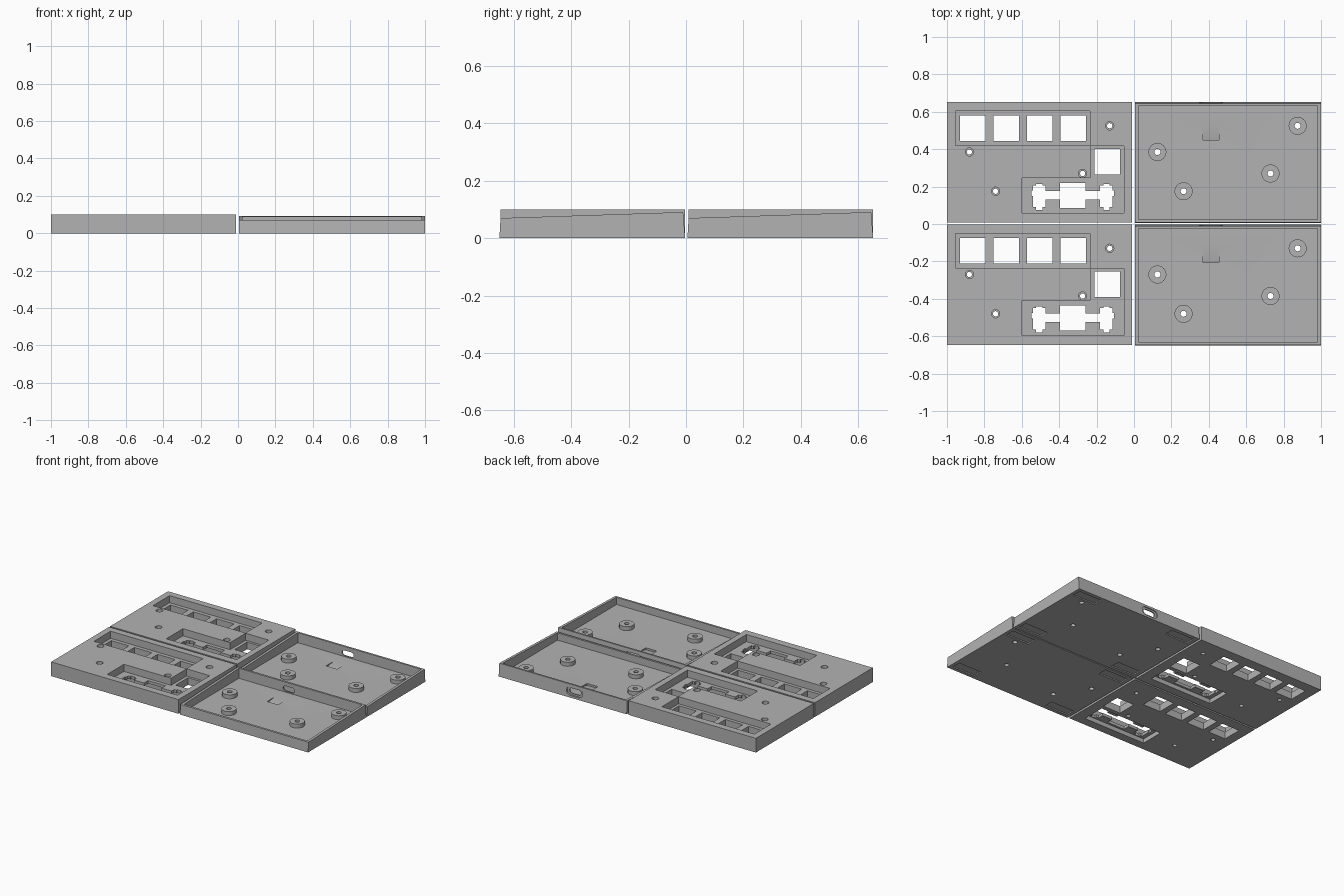
import bpy, bmesh, math
from mathutils import Matrix

if "Cube" in bpy.data.objects:
    bpy.data.objects.remove(bpy.data.objects["Cube"])

STEP = -0.655   # spacing from the back set to the front set
HOLES = [(0.875, 0.525), (0.125, 0.385), (0.265, 0.175), (0.73, 0.27)]
PLATE_SHIFT = -1.005

grey = bpy.data.materials.new("case_grey")
grey.diffuse_color = (0.45, 0.45, 0.45, 1)
grey.use_nodes = True
grey.node_tree.nodes["Principled BSDF"].inputs["Base Color"].default_value = grey.diffuse_color


def prism(name, pts, a, b, frame=Matrix()):
    """Extrude a 2D outline between heights a and b, then place it with frame."""
    bm = bmesh.new()
    face = bm.faces.new([bm.verts.new((x, y, a)) for x, y in pts])
    out = bmesh.ops.extrude_face_region(bm, geom=[face])
    for v in out["geom"]:
        if isinstance(v, bmesh.types.BMVert):
            v.co.z = b
    bm.transform(frame)
    bmesh.ops.recalc_face_normals(bm, faces=bm.faces)
    me = bpy.data.meshes.new(name)
    bm.to_mesh(me)
    bm.free()
    me.materials.append(grey)
    ob = bpy.data.objects.new(name, me)
    bpy.context.collection.objects.link(ob)
    return ob


def rect(x0, x1, y0, y1):
    return [(x0, y0), (x1, y0), (x1, y1), (x0, y1)]


def box(name, x0, x1, y0, y1, z0, z1):
    return prism(name, rect(x0, x1, y0, y1), z0, z1)


def cyl(name, x, y, r, z0, z1, n=32):
    pts = [(x + r * math.cos(2 * math.pi * i / n), y + r * math.sin(2 * math.pi * i / n))
           for i in range(n)]
    return prism(name, pts, z0, z1)


def cut(target, cutters):
    """Subtract each cutter and remove it."""
    bpy.context.view_layer.objects.active = target
    for c in cutters:
        m = target.modifiers.new("cut", 'BOOLEAN')
        m.operation, m.solver, m.object = 'DIFFERENCE', 'EXACT', c
        bpy.ops.object.modifier_apply(modifier=m.name)
        bpy.data.objects.remove(c, do_unlink=True)


# frames: outline (y, z) extruded along x, and outline (x, z) extruded along y
YZ = Matrix(((0, 0, 1, 0), (1, 0, 0, 0), (0, 1, 0, 0), (0, 0, 0, 1)))
XZ = Matrix(((1, 0, 0, 0), (0, 0, 1, 0), (0, 1, 0, 0), (0, 0, 0, 1)))


def stadium(cx, cz, w, h, n=10):
    r, d = h / 2, (w - h) / 2
    pts = []
    for side, start in ((1, -math.pi / 2), (-1, math.pi / 2)):
        for i in range(n + 1):
            t = start + math.pi * i / n
            pts.append((cx + side * d + r * math.cos(t), cz + r * math.sin(t)))
    return pts


parts = []

# top plate: thick slab with sunken key wells
plate = box("key_plate", -1.0, -0.01, 0.009, 0.652, 0, 0.10)
FLOOR = 0.05
cuts = [box("well", -0.955, -0.236, 0.42, 0.605, FLOOR, 0.2),
        prism("well", [(-0.6, 0.06), (-0.053, 0.06), (-0.053, 0.418), (-0.233, 0.418),
                       (-0.233, 0.245), (-0.6, 0.245)], FLOOR, 0.2)]
# square switch openings
for cx, cy in [(-0.863, 0.511), (-0.684, 0.511), (-0.504, 0.511), (-0.324, 0.511), (-0.143, 0.333)]:
    cuts.append(box("switch", cx - 0.068, cx + 0.068, cy - 0.068, cy + 0.068, -0.1, 0.2))
# wide key: underside relief and one symmetric stabiliser outline
cuts.append(box("relief", -0.57, -0.085, 0.07, 0.235, -0.1, 0.03))
half = [(0.068, 0.085), (0.068, 0.13), (0.146, 0.13), (0.146, 0.09), (0.163, 0.09),
        (0.163, 0.076), (0.196, 0.076), (0.196, 0.09), (0.213, 0.09), (0.213, 0.15),
        (0.221, 0.15), (0.221, 0.178), (0.213, 0.178), (0.213, 0.205), (0.196, 0.205),
        (0.196, 0.214), (0.163, 0.214), (0.163, 0.205), (0.146, 0.205), (0.146, 0.176),
        (0.068, 0.176), (0.068, 0.22)]
MID = -0.327
cuts.append(prism("stabiliser", [(MID + x, y) for x, y in half]
                  + [(MID - x, y) for x, y in reversed(half)], -0.1, 0.2))
# counterbored screw holes
for x, y in HOLES:
    cuts.append(cyl("bore", x + PLATE_SHIFT, y, 0.022, 0.07, 0.2))
    cuts.append(cyl("screw", x + PLATE_SHIFT, y, 0.014, -0.1, 0.2))
cut(plate, cuts)
parts.append(plate)

# bottom tray: walls rise gently from front to back
tray = prism("bottom_tray", [(0.005, 0), (0.652, 0), (0.645, 0.091), (0.009, 0.07)], 0.005, 1.0, YZ)
cuts = [box("inside", 0.023, 0.982, 0.024, 0.632, 0.02, 0.2)]
# cable port with a wider outer recess
cuts.append(prism("port", stadium(0.412, 0.045, 0.09, 0.036), 0.6, 0.7, XZ))
cuts.append(prism("port_recess", stadium(0.412, 0.045, 0.125, 0.06), 0.64, 0.7, XZ))
# sloping relief in the floor ahead of the port
cuts.append(prism("floor_relief", [(0.45, 0.007), (0.53, 0.02), (0.53, 0.04), (0.45, 0.04)],
                  0.37, 0.455, YZ))
# shallow foot recesses under the corners
for x0 in (0.03, 0.795):
    for y0 in (0.03, 0.56):
        cuts.append(box("foot", x0, x0 + 0.18, y0, y0 + 0.065, -0.1, 0.008))
for x, y in HOLES:
    cuts.append(cyl("screw", x, y, 0.016, -0.1, 0.2))
cut(tray, cuts)
parts.append(tray)

# round standoffs on the tray floor
for x, y in HOLES:
    post = cyl("standoff", x, y, 0.048, 0.018, 0.048)
    cut(post, [cyl("screw", x, y, 0.016, -0.1, 0.2)])
    parts.append(post)

# smooth the round walls, then repeat everything as the front set
for ob in parts:
    bpy.ops.object.select_all(action='DESELECT')
    ob.select_set(True)
    bpy.context.view_layer.objects.active = ob
    bpy.ops.object.shade_smooth_by_angle(angle=math.radians(30))
    twin = ob.copy()
    twin.name = "front_" + ob.name
    twin.location.y = STEP
    bpy.context.collection.objects.link(twin)
